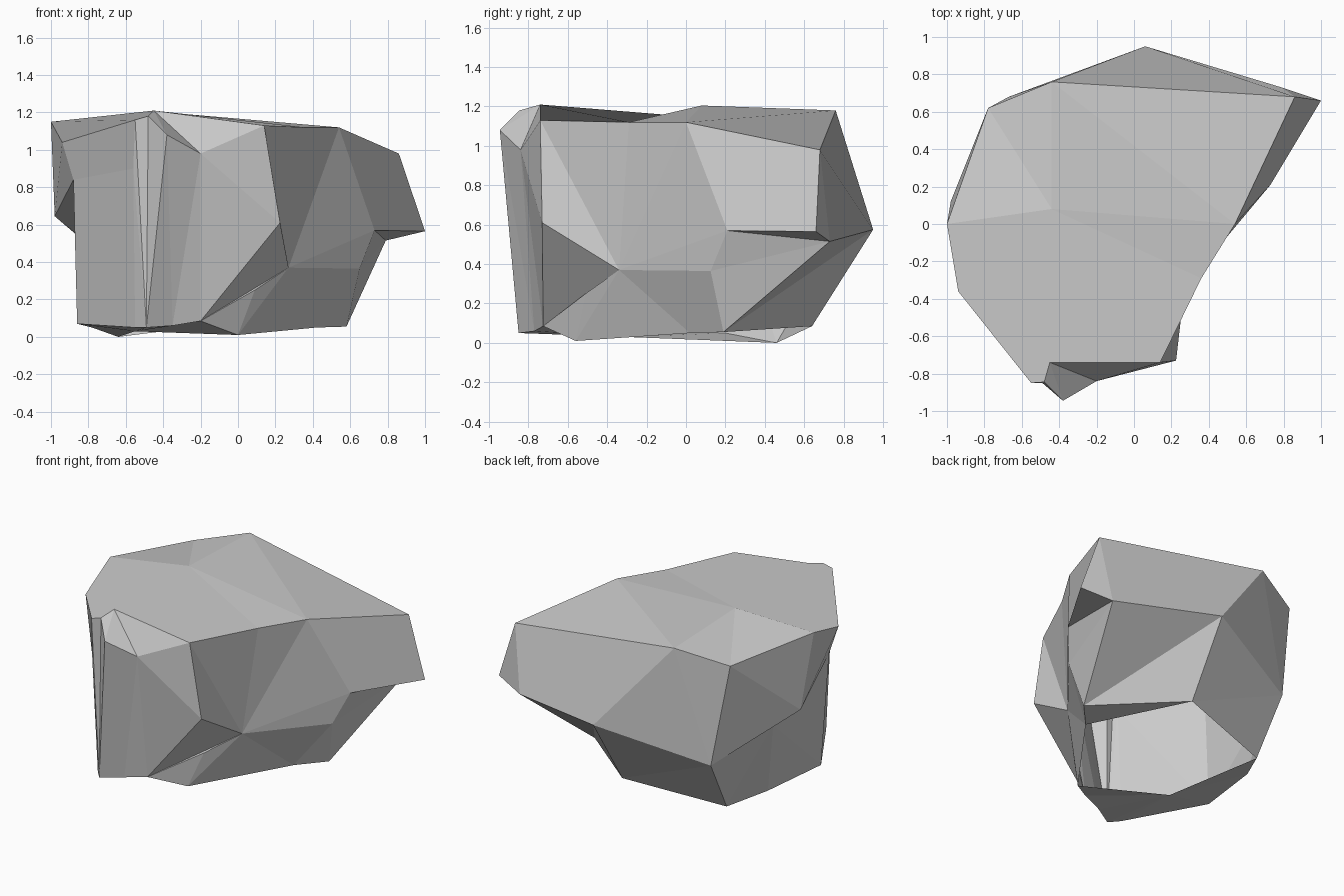
import bpy, bmesh

if "Cube" in bpy.data.objects:
    bpy.data.objects.remove(bpy.data.objects["Cube"])

# Three uneven loops around the boulder, all running from the left side via the front
rim = [(-1, 0, 1.15), (-.94, -.36, 1.04), (-.55, -.85, 1.16), (-.48, -.845, 1.18),
       (-.45, -.74, 1.21), (.14, -.74, 1.13), (.36, -.29, 1.12), (.54, 0, 1.12),
       (.86, .68, .98), (-.44, .76, 1.18), (-.78, .62, 1.09)]
waist = [(-.98, .12, .645), (-.88, -.34, .84), (-.56, -.83, .9), (-.49, -.85, .05),
         (-.38, -.945, 1.08), (-.2, -.84, .98), (.225, -.73, .61), (.27, -.34, .37),
         (.73, .21, .57), (1, .66, .565), (.79, .73, .515), (.06, .95, .575), (-.67, .68, .38)]
base = [(-.87, .27, .56), (-.86, -.28, .07), (-.55, -.78, .05), (-.49, -.85, .05),
        (-.35, -.77, .06), (-.2, -.725, .085), (.09, -.51, .25), (0, -.56, .01),
        (.42, .02, .05), (.65, .125, .365), (.58, .19, .055), (.05, .64, .085), (-.64, .46, 0)]

bm = bmesh.new()


def ring(points):
    return [bm.verts.new(p) for p in points]


def face(*verts):
    if len(set(verts)) == len(verts):
        bm.faces.new(verts)


def stitch(upper, lower, steps):
    """Triangle strip between two loops; each step advances u(pper) or l(ower)."""
    i = j = 0
    for s in steps.replace(" ", ""):
        a, b = upper[i % len(upper)], lower[j % len(lower)]
        if s == "u":
            i += 1
            face(a, b, upper[i % len(upper)])
        else:
            j += 1
            face(a, b, lower[j % len(lower)])


R, W, B = ring(rim), ring(waist), ring(base)
bm.verts.remove(B[3])
B[3] = W[3]                       # the front corner crease runs from rim to ground

# Cap: one broad facet at the front, smaller ones behind the peak
peak = bm.verts.new((-.44, .08, 1.205))
face(peak, *R[:7])
for a, b in ((6, 7), (7, 9), (9, 10), (10, 0)):
    face(peak, R[a], R[b])
face(R[7], R[8], R[9])

# Upper and lower walls (left, front, right, back)
stitch(R, W, "ull ululu lull uulu lllul ulu")
stitch(W[:9] + W[10:], B, "ulul luululu ullll uul ulu llu")

# Merge the strip triangles that form broad four-sided facets
pairs = [(R[1], W[2]), (R[8], W[8]), (R[8], W[11])]
diagonals = [e for e in map(bm.edges.get, pairs) if e]
bmesh.ops.dissolve_edges(bm, edges=diagonals, use_verts=False)

# Ledge under the right point, and small facets where the base loop rises
face(W[8], W[10], W[9])
face(B[8], B[10], B[9])
face(B[5], B[7], B[6])
heel = bm.verts.new((-.78, .2, .05))
face(B[0], heel, B[1])
face(B[0], B[12], heel)

# Partial underside around the opening
face(B[8], B[11], B[10])
lip = bm.verts.new((-.55, -.3, .03))
under = [B[12], heel] + B[1:6] + [B[7]]
for a, b in zip(under, under[1:]):
    face(lip, b, a)

bmesh.ops.recalc_face_normals(bm, faces=bm.faces)
mesh = bpy.data.meshes.new("boulder")
bm.to_mesh(mesh)
bm.free()
bpy.context.collection.objects.link(bpy.data.objects.new("boulder", mesh))
